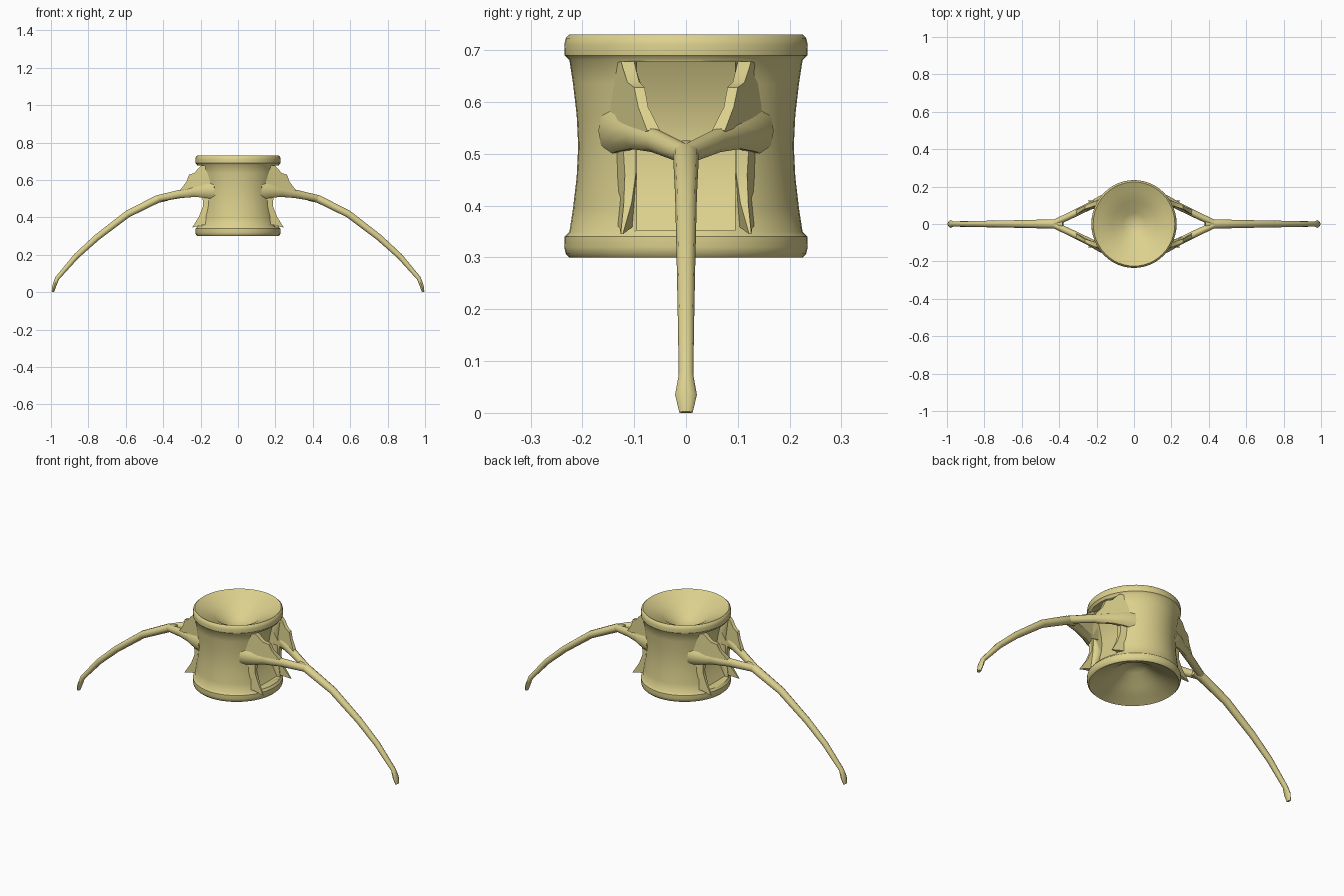
import bpy
import bmesh
from math import cos, sin, tau
from mathutils import Vector

cube = bpy.data.objects.get("Cube")
if cube:
    bpy.data.objects.remove(cube)

bone = bpy.data.materials.new("pale_bone")
bone.use_nodes = True
color = (0.72, 0.64, 0.27, 1)
bone.diffuse_color = color
bone.node_tree.nodes["Principled BSDF"].inputs["Base Color"].default_value = color


def finish(name, bm, mirror=(False, False), angle=0.7):
    """Turn a bmesh into a smooth-shaded, optionally mirrored object."""
    bmesh.ops.recalc_face_normals(bm, faces=bm.faces)
    mesh = bpy.data.meshes.new(name)
    bm.to_mesh(mesh)
    bm.free()
    mesh.materials.append(bone)
    ob = bpy.data.objects.new(name, mesh)
    bpy.context.collection.objects.link(ob)
    if any(mirror):
        mod = ob.modifiers.new("Mirror", 'MIRROR')
        mod.use_axis = (mirror[0], mirror[1], False)
        mod.use_mirror_merge = False
    bpy.ops.object.select_all(action='DESELECT')
    ob.select_set(True)
    bpy.context.view_layer.objects.active = ob
    bpy.ops.object.shade_smooth_by_angle(angle=angle)
    return ob


def loft(bm, rings, cap=True):
    """Skin a list of vertex rings."""
    for a, b in zip(rings, rings[1:]):
        n = len(a)
        for i in range(n):
            j = (i + 1) % n
            bm.faces.new((a[i], a[j], b[j], b[i]))
    if cap:
        bm.faces.new(rings[0])
        bm.faces.new(rings[-1])


def tube(name, path, mirror, sides=10):
    """Tapered strut; each path point is x, y, z, half width, half height."""
    bm = bmesh.new()
    pts = [Vector(p[:3]) for p in path]
    rings = []
    for i, (p, spec) in enumerate(zip(pts, path)):
        t = (pts[min(i + 1, len(pts) - 1)] - pts[max(i - 1, 0)]).normalized()
        side = Vector((0, 0, 1)).cross(t).normalized()
        up = t.cross(side)
        rings.append([bm.verts.new(p + side * spec[3] * cos(tau * k / sides)
                                   + up * spec[4] * sin(tau * k / sides))
                      for k in range(sides)])
    loft(bm, rings)
    return finish(name, bm, mirror)


def plate(name, outline, mirror):
    """Slab; each outline point is x, z, inner y, outer y."""
    bm = bmesh.new()
    rings = [[bm.verts.new((p[0], p[k], p[1])) for p in outline] for k in (2, 3)]
    loft(bm, rings)
    return finish(name, bm, mirror)


# Spool-shaped body with dished ends, turned from a half profile
half = [(0.06, 0.122), (0.12, 0.165), (0.18, 0.194), (0.215, 0.21),
        (0.225, 0.215), (0.232, 0.208), (0.235, 0.195), (0.234, 0.175),
        (0.225, 0.166), (0.218, 0.12), (0.211, 0.06)]
profile = half + [(0.208, 0)] + [(r, -z) for r, z in reversed(half)]
bm = bmesh.new()
N = 48
rings = [[bm.verts.new((r * 0.97 * cos(tau * k / N), r * sin(tau * k / N), 0.515 + z))
          for k in range(N)] for r, z in profile]
loft(bm, rings, cap=False)
for ring, z in ((rings[0], 0.615), (rings[-1], 0.415)):
    apex = bm.verts.new((0, 0, z))
    for k in range(N):
        bm.faces.new((ring[k], ring[(k + 1) % N], apex))
body = finish("spool_body", bm)

# Side hollows with a curved floor
hollow = [(0.3, 0.352), (0.3, 0.678), (0.175, 0.678), (0.145, 0.62), (0.13, 0.56),
          (0.125, 0.515), (0.13, 0.47), (0.145, 0.41), (0.175, 0.352)]
for side in (1, -1):
    cutter = plate("hollow_cutter", [(side * x, z, -0.095, 0.095) for x, z in hollow],
                   (False, False))
    cutter.hide_render = True
    cutter.hide_viewport = True
    cut = body.modifiers.new("Hollow", 'BOOLEAN')
    cut.operation = 'DIFFERENCE'
    cut.solver = 'EXACT'
    cut.object = cutter

# Long curved ribs with a small swollen foot
tube("rib", [(0.38, 0, 0.507, 0.024, 0.02), (0.43, 0, 0.498, 0.025, 0.022),
             (0.59, 0, 0.418, 0.021, 0.02), (0.755, 0, 0.292, 0.018, 0.018),
             (0.865, 0, 0.192, 0.016, 0.016), (0.967, 0, 0.074, 0.014, 0.012),
             (0.982, 0, 0.035, 0.021, 0.011), (0.99, 0, 0.001, 0.013, 0.007)],
     (True, False))

# Forked roots joining each rib to the body
tube("rib_root", [(0.12, 0.14, 0.545, 0.03, 0.05), (0.175, 0.127, 0.542, 0.025, 0.04),
                  (0.23, 0.1, 0.537, 0.02, 0.029), (0.31, 0.06, 0.525, 0.019, 0.023),
                  (0.43, 0.003, 0.5, 0.018, 0.019)], (True, True))

# Upright webs above the roots
plate("upper_web", [(0.15, 0.53, 0.09, 0.15), (0.15, 0.675, 0.1, 0.14),
                    (0.195, 0.678, 0.1, 0.125), (0.21, 0.665, 0.097, 0.122),
                    (0.232, 0.638, 0.09, 0.113), (0.262, 0.628, 0.08, 0.1),
                    (0.276, 0.59, 0.073, 0.092), (0.31, 0.545, 0.05, 0.075),
                    (0.28, 0.525, 0.063, 0.09), (0.2, 0.525, 0.095, 0.135)], (True, True))

# Pointed spurs near the lower rim
plate("lower_spur", [(0.15, 0.53, 0.096, 0.135), (0.19, 0.525, 0.096, 0.122),
                     (0.187, 0.46, 0.097, 0.118), (0.208, 0.405, 0.105, 0.12),
                     (0.245, 0.345, 0.122, 0.126), (0.2, 0.357, 0.105, 0.128),
                     (0.15, 0.365, 0.097, 0.135)], (True, True))
